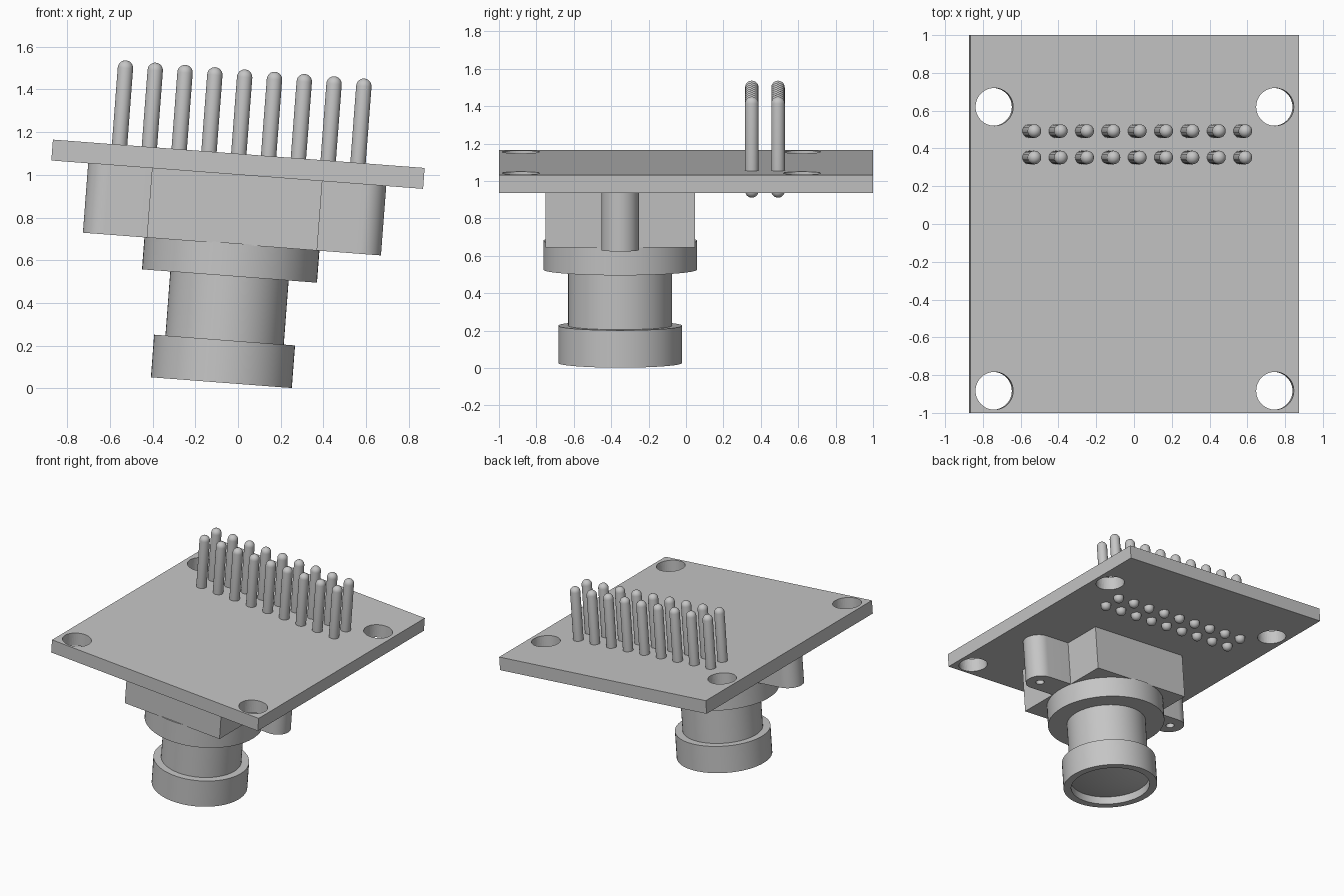
import bpy, bmesh, math
from mathutils import Matrix, Vector

if "Cube" in bpy.data.objects:
    bpy.data.objects.remove(bpy.data.objects["Cube"], do_unlink=True)

# One plain grey for the whole module
grey = bpy.data.materials.new("light_grey")
grey.use_nodes = True
colour = (0.56, 0.56, 0.56, 1)
grey.diffuse_color = colour
grey.node_tree.nodes["Principled BSDF"].inputs["Base Color"].default_value = colour

# The whole module leans sideways
TILT = Matrix.Translation((0, 0, 1.05)) @ Matrix.Rotation(math.radians(4.36), 4, 'Y')
LENS_Y = -0.352
HALF_BOARD = 0.049


def finish(name, bm, smooth=True):
    bmesh.ops.recalc_face_normals(bm, faces=bm.faces)
    mesh = bpy.data.meshes.new(name)
    bm.to_mesh(mesh)
    bm.free()
    mesh.transform(TILT)
    mesh.materials.append(grey)
    obj = bpy.data.objects.new(name, mesh)
    bpy.context.collection.objects.link(obj)
    if smooth:
        bpy.ops.object.select_all(action='DESELECT')
        obj.select_set(True)
        bpy.context.view_layer.objects.active = obj
        bpy.ops.object.shade_smooth_by_angle(angle=math.radians(35))
    return obj


def lathe(bm, profile, centre, steps=64):
    """Spin a radius/height profile about the vertical axis at centre."""
    cx, cy = centre
    verts = [bm.verts.new((cx + r, cy, z)) for r, z in profile]
    edges = [bm.edges.new(pair) for pair in zip(verts, verts[1:])]
    bmesh.ops.spin(bm, geom=verts + edges, cent=(cx, cy, 0), axis=(0, 0, 1),
                   angle=math.tau, steps=steps, use_duplicate=False)
    bmesh.ops.remove_doubles(bm, verts=bm.verts, dist=0.0002)


def extrude_outline(bm, points, low, high):
    face = bm.faces.new([bm.verts.new((x, y, low)) for x, y in points])
    result = bmesh.ops.extrude_face_region(bm, geom=[face])
    top = [v for v in result["geom"] if isinstance(v, bmesh.types.BMVert)]
    bmesh.ops.translate(bm, verts=top, vec=Vector((0, 0, high - low)))


def drill(obj, centres, radius, low, high):
    """Cut round holes and remove the cutter."""
    bm = bmesh.new()
    for c in centres:
        lathe(bm, [(0, low), (radius, low), (radius, high), (0, high)], c, 48)
    cutter = finish("hole_cutter", bm, False)
    cutter.hide_render = True
    mod = obj.modifiers.new("holes", 'BOOLEAN')
    mod.operation, mod.solver, mod.object = 'DIFFERENCE', 'EXACT', cutter
    bpy.context.view_layer.objects.active = obj
    bpy.ops.object.modifier_move_to_index(modifier="holes", index=0)
    bpy.ops.object.modifier_apply(modifier="holes")
    bpy.data.objects.remove(cutter, do_unlink=True)


# Circuit board with four mounting holes
bm = bmesh.new()
extrude_outline(bm, [(-0.873, -1), (0.873, -1), (0.873, 1), (-0.873, 1)],
                -HALF_BOARD, HALF_BOARD)
board = finish("circuit_board", bm)
drill(board, [(x, y) for x in (-0.745, 0.745) for y in (-0.883, 0.62)], 0.1, -0.2, 0.2)

# Lens mount: square block with a rounded screw ear on each side
half, ear, ear_x = 0.4, 0.1, 0.6
arc = [(ear_x + ear * math.cos(t), ear * math.sin(t))
       for t in [math.pi * (i / 24 - 0.5) for i in range(25)]]
right_side = [(half, -half), (half, -ear)] + arc + [(half, ear), (half, half)]
outline = right_side + [(-x, -y) for x, y in right_side]
bm = bmesh.new()
extrude_outline(bm, [(x, y + LENS_Y) for x, y in outline], -0.375, -HALF_BOARD)
mount = finish("lens_mount", bm)
drill(mount, [(x, LENS_Y) for x in (-ear_x, ear_x)], 0.03, -0.5, -0.15)

# Round parts of the lens
round_parts = {
    "lens_collar": [(0, -0.37), (0.411, -0.37), (0.411, -0.525), (0, -0.525)],
    "lens_barrel": [(0, -0.5), (0.278, -0.5), (0.278, -0.9), (0, -0.9)],
    "lens_ring": [(0, -0.826), (0.331, -0.826), (0.331, -1.026),
                  (0.277, -1.026), (0.277, -0.96), (0, -0.96)],
}
for name, profile in round_parts.items():
    bm = bmesh.new()
    lathe(bm, profile, (0, LENS_Y))
    finish(name, bm)

# Gently domed glass inside the ring
bm = bmesh.new()
dome = [(0.277 * i / 10, -1.01 + 0.04 * (i / 10) ** 2) for i in range(11)]
lathe(bm, dome + [(0.277, -0.95), (0, -0.95)], (0, LENS_Y))
finish("lens_glass", bm)

# Two rows of round-ended header pins
radius, top, bottom = 0.036, 0.445, -0.097
quarter = [math.pi / 2 * i / 6 for i in range(7)]
pin = [(radius * math.sin(t), bottom + radius * (1 - math.cos(t))) for t in quarter]
pin += [(radius * math.cos(t), top - radius * (1 - math.sin(t))) for t in quarter]
for row, y in (("front", 0.352), ("back", 0.492)):
    for i in range(9):
        bm = bmesh.new()
        lathe(bm, pin, (0.14 * (i - 4), y), 24)
        finish(f"{row}_pin_{i + 1}", bm)
